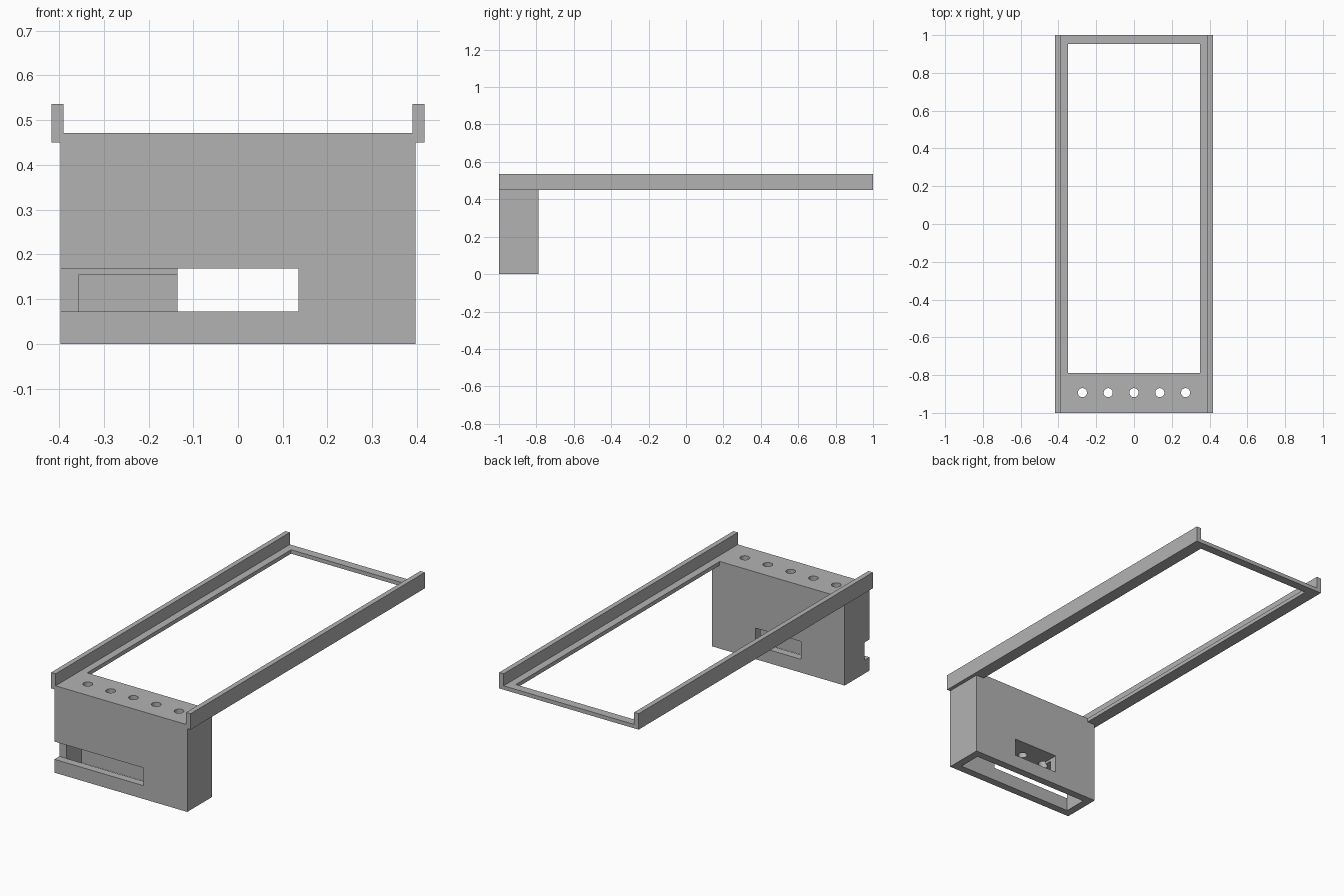
import bpy
import bmesh
from mathutils import Matrix

cube = bpy.data.objects.get("Cube")
if cube:
    bpy.data.objects.remove(cube, do_unlink=True)

grey = bpy.data.materials.new("plain grey")
grey.use_nodes = True
grey.diffuse_color = (0.45, 0.45, 0.45, 1)
grey.node_tree.nodes["Principled BSDF"].inputs["Base Color"].default_value = grey.diffuse_color


def add_object(name, bm):
    bmesh.ops.recalc_face_normals(bm, faces=bm.faces)
    mesh = bpy.data.meshes.new(name)
    bm.to_mesh(mesh)
    bm.free()
    mesh.materials.append(grey)
    obj = bpy.data.objects.new(name, mesh)
    bpy.context.collection.objects.link(obj)
    return obj


def box(name, x, y, z):
    """Box from its (low, high) range on each axis."""
    bm = bmesh.new()
    bmesh.ops.create_cube(bm, size=1)
    for v in bm.verts:
        v.co = [r[0] if c < 0 else r[1] for c, r in zip(v.co, (x, y, z))]
    return add_object(name, bm)


def cylinder(name, x, y, z, radius):
    bm = bmesh.new()
    place = Matrix.Translation((x, y, sum(z) / 2))
    bmesh.ops.create_cone(bm, cap_ends=True, segments=32, radius1=radius,
                          radius2=radius, depth=z[1] - z[0], matrix=place)
    return add_object(name, bm)


def combine(target, tool, operation):
    """Apply a boolean and discard the tool object."""
    mod = target.modifiers.new(operation, "BOOLEAN")
    mod.object, mod.operation, mod.solver = tool, operation, "EXACT"
    bpy.context.view_layer.objects.active = target
    bpy.ops.object.modifier_apply(modifier=mod.name)
    bpy.data.objects.remove(tool, do_unlink=True)


# Frame: U-shaped channel section swept from front to back
OUT, RAIL, LOW, FLOOR, TOP = 0.417, 0.39, 0.45, 0.471, 0.536
half = [(OUT, LOW), (OUT, TOP), (RAIL, TOP), (RAIL, FLOOR)]
profile = half + [(-x, z) for x, z in reversed(half)]
bm = bmesh.new()
section = bm.faces.new([bm.verts.new((x, -1, z)) for x, z in profile])
swept = bmesh.ops.extrude_face_region(bm, geom=[section], use_keep_orig=True)
for v in swept["geom"]:
    if isinstance(v, bmesh.types.BMVert):
        v.co.y = 1
body = add_object("tray_frame_with_housing", bm)

# Housing block below the front end, and the large frame opening
BACK, WALL = -0.788, 0.042
combine(body, box("housing", (-0.397, 0.397), (-1, BACK), (0, 0.46)), "UNION")
combine(body, box("opening", (-0.35, 0.35), (BACK, 0.953), (0.4, 0.6)), "DIFFERENCE")

# Cavity open at the bottom
combine(body, box("cavity", (-0.355, 0.355), (-1 + WALL, BACK - WALL), (-0.1, 0.155)),
        "DIFFERENCE")

# Slot through front and back, running out to the right side at the front
SLOT = (0.072, 0.168)
combine(body, box("through_slot", (-0.135, 0.135), (-1.1, -0.7), SLOT), "DIFFERENCE")
combine(body, box("side_slot", (-0.5, 0.135), (-1.1, -1 + WALL), SLOT), "DIFFERENCE")

# Row of round holes from the top into the cavity
for i in range(-2, 3):
    combine(body, cylinder("hole", i * 0.1365, -0.893, (0.1, 0.6), 0.024), "DIFFERENCE")

# Keep flat faces crisp and the hole walls smooth
body.select_set(True)
bpy.context.view_layer.objects.active = body
bpy.ops.object.shade_smooth_by_angle()
